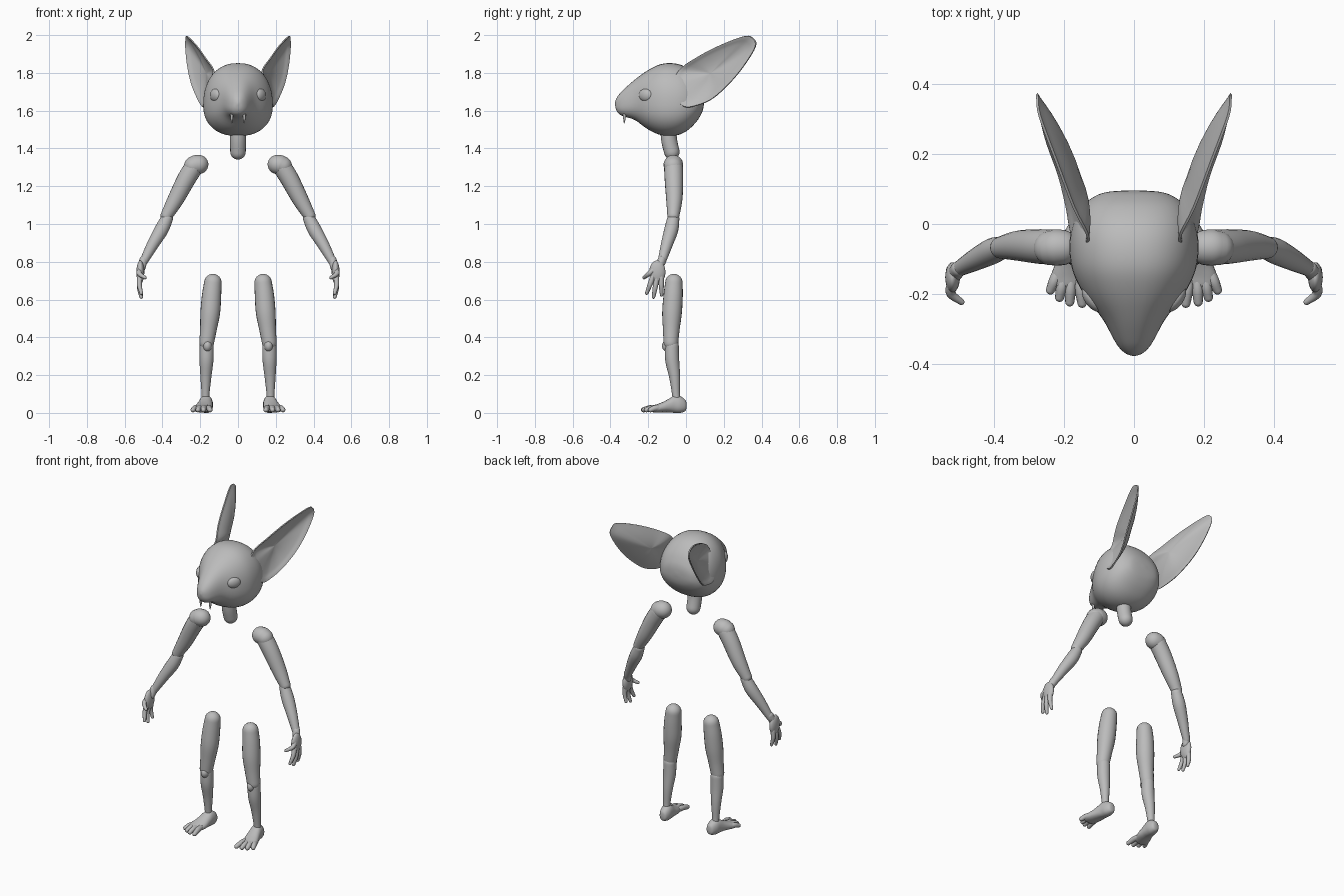
import bpy, bmesh, math
from mathutils import Vector, Matrix

old = bpy.data.objects.get("Cube")
if old:
    bpy.data.objects.remove(old, do_unlink=True)

grey = bpy.data.materials.new("plain grey")
grey.use_nodes = True
GREY = (0.5, 0.5, 0.5, 1)
grey.diffuse_color = GREY
grey.node_tree.nodes["Principled BSDF"].inputs["Base Color"].default_value = GREY


def finish(name, bm, mirror):
    bmesh.ops.recalc_face_normals(bm, faces=bm.faces)
    mesh = bpy.data.meshes.new(name)
    bm.to_mesh(mesh)
    bm.free()
    mesh.materials.append(grey)
    ob = bpy.data.objects.new(name, mesh)
    bpy.context.collection.objects.link(ob)
    if mirror:
        ob.modifiers.new("both sides", 'MIRROR').use_mirror_merge = False
    bpy.ops.object.select_all(action='DESELECT')
    ob.select_set(True)
    bpy.context.view_layer.objects.active = ob
    bpy.ops.object.shade_smooth_by_angle(angle=math.radians(50))
    return ob


def spline(rows, steps, closed=False):
    """Smooth curve through rows of any width."""
    n, out = len(rows), []
    for i in range(n if closed else n - 1):
        q = [Vector(rows[j % n] if closed else rows[min(max(j, 0), n - 1)])
             for j in range(i - 1, i + 3)]
        for k in range(steps):
            t = k / steps
            out.append(0.5 * (2 * q[1] + (q[2] - q[0]) * t
                              + (2 * q[0] - 5 * q[1] + 4 * q[2] - q[3]) * t * t
                              + (3 * q[1] - 3 * q[2] + q[3] - q[0]) * t ** 3))
    if not closed:
        out.append(Vector(rows[-1]))
    return out


def skin(bm, rings, cap_ends=True):
    """Join rings of points into a surface; ends close with a fan or cap."""
    loops = [[bm.verts.new(p) for p in ring] for ring in rings]
    for a, b in zip(loops, loops[1:]):
        for i in range(len(a)):
            j = (i + 1) % len(a)
            bm.faces.new((a[i], a[j], b[j], b[i]))
    if cap_ends:
        bm.faces.new(loops[0])
        bm.faces.new(loops[-1])


def limb(name, rows, mirror=True, sides=20):
    """Round-ended tube; each row is x, y, z, radius."""
    path = [Vector((*r, 0))[:4] for r in rows]
    pts = [(Vector(p[:3]), p[3]) for p in spline(path, 5)]
    start, end = pts[0], pts[-1]
    d0 = (start[0] - pts[1][0]).normalized()
    d1 = (end[0] - pts[-2][0]).normalized()
    angles = [math.radians(a) for a in (15, 30, 45, 60, 75, 88)]
    head = [(start[0] + d0 * start[1] * math.sin(a), start[1] * math.cos(a)) for a in angles]
    tail = [(end[0] + d1 * end[1] * math.sin(a), end[1] * math.cos(a)) for a in angles]
    pts = head[::-1] + pts + tail
    rings, side = [], Vector((1, 0, 0))
    for i, (c, r) in enumerate(pts):
        along = (pts[min(i + 1, len(pts) - 1)][0] - pts[max(i - 1, 0)][0]).normalized()
        side = (side - along * side.dot(along)).normalized()
        up = along.cross(side)
        rings.append([c + r * (math.cos(a) * side + math.sin(a) * up)
                      for a in (math.tau * k / sides for k in range(sides))])
    bm = bmesh.new()
    skin(bm, rings)
    return finish(name, bm, mirror)


def body(name, rows, mirror, mid, power, sides=40):
    """Loft along y; each row is y, centre x, half width, top z, bottom z."""
    rings = []
    for y, x, w, top, bottom in spline(rows, 4):
        zc = bottom + (top - bottom) * mid
        ring = []
        for k in range(sides):
            c, s = math.cos(math.tau * k / sides), math.sin(math.tau * k / sides)
            h = top - zc if s > 0 else zc - bottom
            ring.append((x + w * math.copysign(abs(c) ** (2 / power), c), y,
                         zc + h * math.copysign(abs(s) ** (2 / power), s)))
        rings.append(ring)
    bm = bmesh.new()
    skin(bm, rings)
    return finish(name, bm, mirror)


def blob(name, centre, size, turn=0.0):
    bm = bmesh.new()
    m = Matrix.Translation(centre) @ Matrix.Rotation(turn, 4, 'Z') @ Matrix.Diagonal((*size, 1))
    bmesh.ops.create_uvsphere(bm, u_segments=24, v_segments=16, radius=1, matrix=m)
    return finish(name, bm, True)


# Head with pointed muzzle, and neck
body("head", [
    (-.376, 0, .004, 1.642, 1.632), (-.37, 0, .022, 1.662, 1.605),
    (-.355, 0, .04, 1.685, 1.583), (-.33, 0, .057, 1.712, 1.57),
    (-.27, 0, .09, 1.765, 1.55), (-.2, 0, .143, 1.815, 1.5),
    (-.13, 0, .176, 1.847, 1.47), (-.06, 0, .184, 1.85, 1.467),
    (0, 0, .174, 1.83, 1.49), (.05, 0, .148, 1.785, 1.535),
    (.08, 0, .11, 1.735, 1.58), (.092, 0, .07, 1.7, 1.615),
    (.096, 0, .01, 1.665, 1.65)], False, .42, 2.25)
limb("neck", [(0, -.095, 1.54, .042), (0, -.09, 1.45, .042), (0, -.075, 1.382, .041)], False)

# Eyes and fangs
blob("eye", (.119, -.213, 1.682), (.022, .042, .034), math.radians(-34))
limb("fang", [(.033, -.325, 1.59, .009), (.033, -.326, 1.56, .007), (.033, -.327, 1.533, .002)],
     sides=10)

# Cupped ears: rim outline, bulging back and hollow front
rim = spline([
    (.18, -.01, 1.62), (.167, -.058, 1.665), (.15, -.069, 1.735), (.128, -.04, 1.812),
    (.17, .048, 1.878), (.22, .18, 1.947), (.268, .31, 1.995), (.274, .358, 1.983),
    (.276, .37, 1.94), (.266, .31, 1.84), (.246, .233, 1.746), (.212, .138, 1.661),
    (.19, .048, 1.624)], 4, True)
middle = Vector((.2, .12, 1.8))
outward = Vector((.96, -.28, .06)).normalized()


def ear_ring(r, depth):
    return [middle + (p - middle) * r - outward * depth for p in rim]


scales = (.03, .2, .4, .6, .75, .87, .95)
ear = [ear_ring(r, .052 * (1 - r * r)) for r in scales]
ear += [ear_ring(1, .002), ear_ring(.985, -.005), ear_ring(.95, -.004)]
ear += [ear_ring(r, .036 * (1 - r * r) - .003) for r in scales[-2::-1]]
bm = bmesh.new()
skin(bm, ear)
finish("ear", bm, True)

# Arms
limb("shoulder", [(.208, -.067, 1.315, .051), (.222, -.067, 1.313, .052), (.236, -.068, 1.308, .05)])
limb("upper_arm", [(.235, -.066, 1.3, .05), (.275, -.064, 1.235, .049),
                   (.33, -.062, 1.13, .043), (.378, -.067, 1.045, .032)])
limb("forearm", [(.376, -.067, 1.03, .032), (.405, -.078, .97, .037),
                 (.452, -.102, .89, .031), (.503, -.13, .795, .021)])

# Hands
blob("palm", (.517, -.152, .745), (.021, .043, .062))
limb("wrist", [(.5, -.128, .81, .022), (.511, -.142, .77, .022)])
for name, base, tip in [("thumb", (-.175, .755), (-.222, .716)),
                        ("index_finger", (-.175, .72), (-.208, .634)),
                        ("middle_finger", (-.155, .71), (-.172, .613)),
                        ("little_finger", (-.132, .715), (-.129, .625))]:
    end_x = .492 if name == "thumb" else .512
    y, z = (base[0] + tip[0]) / 2, (base[1] + tip[1]) / 2
    limb(name, [(.52, *base, .015), (.522, y, z, .013), (end_x, *tip, .009)], sides=12)

# Legs
limb("thigh", [(.133, -.064, .69, .046), (.14, -.068, .62, .051), (.147, -.074, .53, .052),
               (.157, -.078, .44, .044), (.166, -.08, .372, .039)])
blob("kneecap", (.162, -.097, .355), (.024, .03, .032))
limb("shin", [(.166, -.075, .355, .037), (.167, -.073, .28, .037), (.17, -.06, .19, .029),
              (.172, -.053, .1, .021), (.172, -.05, .06, .021)])

# Feet
body("foot", [
    (.003, .165, .006, .045, .03), (-.003, .165, .022, .068, .01),
    (-.03, .167, .034, .088, .0), (-.06, .17, .037, .092, .0),
    (-.09, .175, .041, .075, .003), (-.12, .181, .046, .059, .003),
    (-.15, .19, .047, .047, .002), (-.178, .194, .038, .038, .004),
    (-.188, .195, .008, .024, .016)], True, .45, 2.2, 24)
for name, base, tip in [("big_toe", (.158, -.15), (.148, -.226)),
                        ("second_toe", (.18, -.155), (.183, -.222)),
                        ("third_toe", (.201, -.155), (.212, -.209)),
                        ("little_toe", (.217, -.14), (.238, -.188))]:
    x, y = (base[0] + tip[0]) / 2, (base[1] + tip[1]) / 2
    limb(name, [(*base, .026, .016), (x, y, .025, .016), (*tip, .016, .013)], sides=12)
